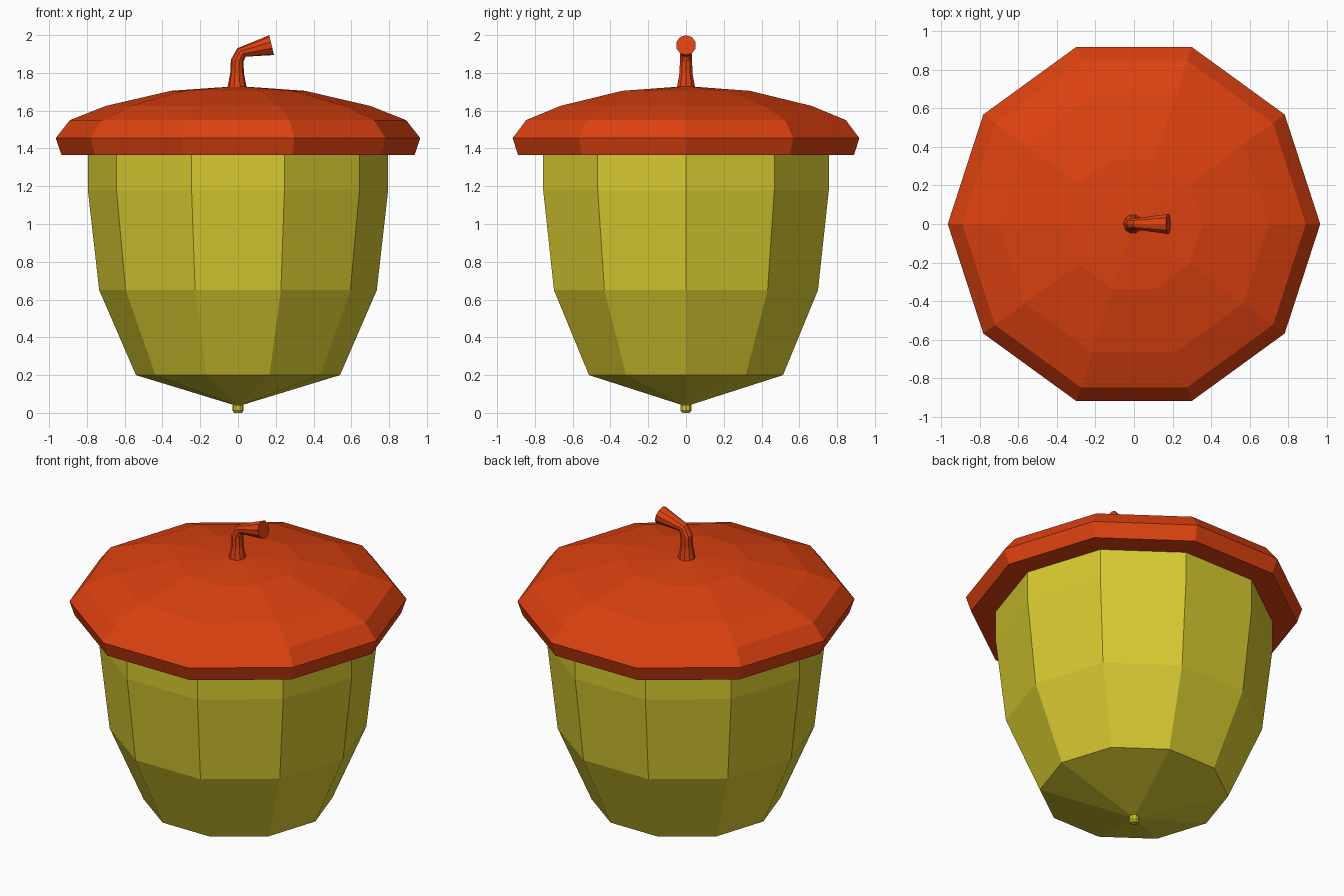
import bpy, bmesh, math
from mathutils import Vector

if "Cube" in bpy.data.objects:
    bpy.data.objects.remove(bpy.data.objects["Cube"], do_unlink=True)


def make_material(name, colour):
    mat = bpy.data.materials.new(name)
    mat.use_nodes = True
    mat.diffuse_color = colour
    mat.node_tree.nodes["Principled BSDF"].inputs["Base Color"].default_value = colour
    return mat


def loft(name, sections, sides, mat):
    """Join rings of (x, z, radius, tilt about y); a zero radius makes a point."""
    bm = bmesh.new()
    rings = []
    for x, z, r, tilt in sections:
        centre = Vector((x, 0, z))
        across = Vector((math.cos(tilt), 0, -math.sin(tilt)))
        if r == 0:
            rings.append([bm.verts.new(centre)])
            continue
        ring = []
        for i in range(sides):
            a = math.tau * i / sides
            ring.append(bm.verts.new(centre + across * r * math.cos(a)
                                     + Vector((0, r * math.sin(a), 0))))
        rings.append(ring)
    for low, high in zip(rings, rings[1:]):
        for i in range(sides):
            j = (i + 1) % sides
            corners = [low[i % len(low)], low[j % len(low)],
                       high[j % len(high)], high[i % len(high)]]
            bm.faces.new(list(dict.fromkeys(corners)))
    for ring in (rings[0], rings[-1]):
        if len(ring) > 1:
            bm.faces.new(ring)
    bmesh.ops.recalc_face_normals(bm, faces=bm.faces)
    mesh = bpy.data.meshes.new(name)
    bm.to_mesh(mesh)
    bm.free()
    mesh.materials.append(mat)
    obj = bpy.data.objects.new(name, mesh)
    bpy.context.collection.objects.link(obj)
    return obj


def lathe(name, profile, sides, mat):
    """Spin a (radius, height) profile around the z axis."""
    return loft(name, [(0, z, r, 0) for r, z in profile], sides, mat)


yellow = make_material("nut yellow", (0.68, 0.59, 0.03, 1))
orange = make_material("cap orange", (0.72, 0.053, 0.005, 1))

# Ten-sided nut with a pointed bottom, its top tucked into the cap
lathe("nut_body", [(0, 0.035), (0.54, 0.2), (0.735, 0.65),
                   (0.795, 1.18), (0.795, 1.42)], 10, yellow)

# Small nub under the point
lathe("nut_tip", [(0.02, 0.0), (0.03, 0.012), (0.03, 0.04), (0.022, 0.05)], 10, yellow)

# Overhanging domed cap
lathe("cap", [(0.935, 1.365), (0.965, 1.455), (0.89, 1.55),
              (0.70, 1.625), (0.355, 1.705), (0, 1.73)], 10, orange)

# Bent stem that flares at both ends
loft("stem", [(-0.005, 1.715, 0.052, 0), (-0.005, 1.80, 0.036, 0),
              (-0.004, 1.865, 0.034, 0.15), (0.018, 1.908, 0.031, 0.8),
              (0.178, 1.947, 0.054, 1.335)], 10, orange)
